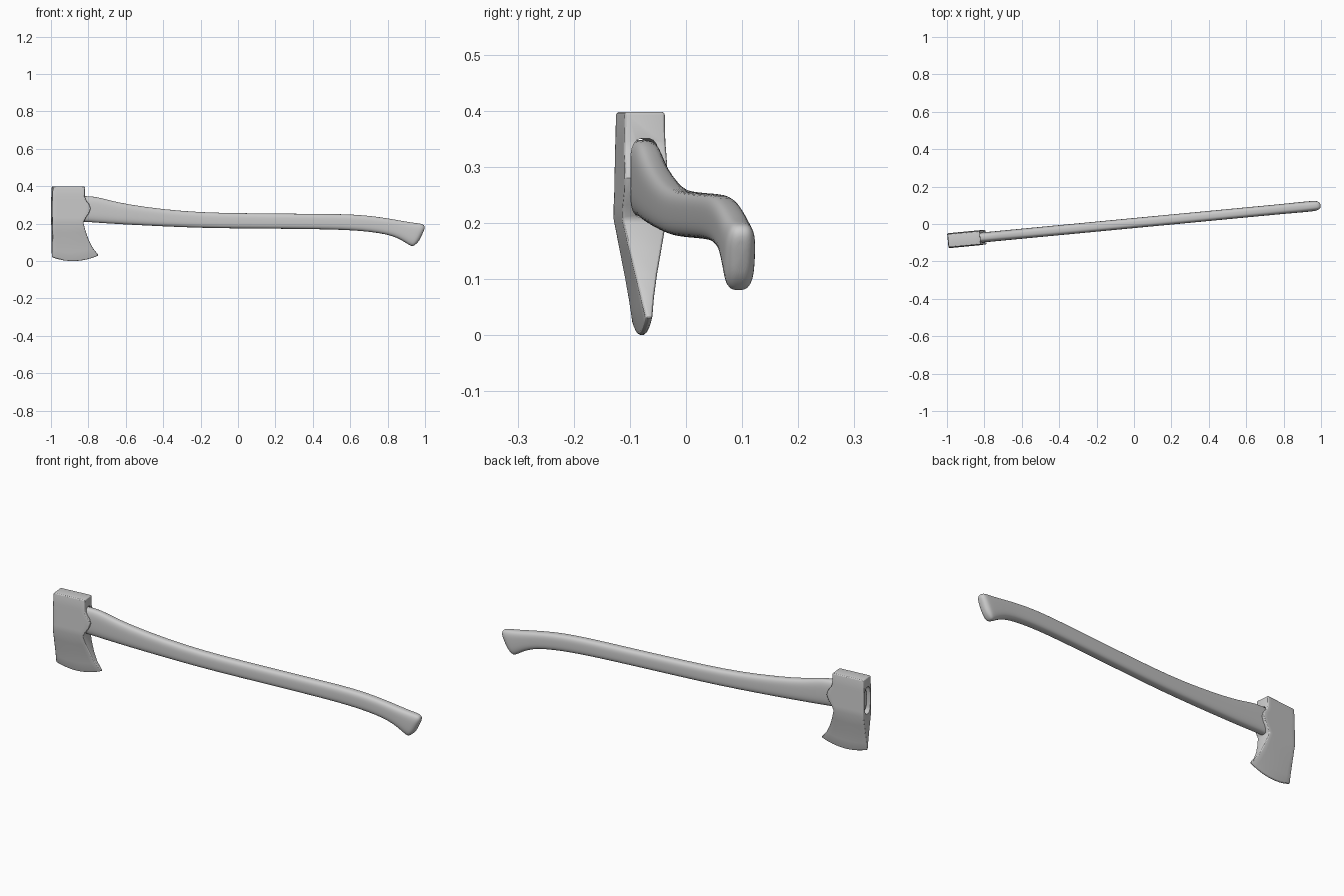
import bpy, bmesh, math

if "Cube" in bpy.data.objects:
    bpy.data.objects.remove(bpy.data.objects["Cube"])

ANGLE = math.atan2(0.19, 2.0)   # whole axe lies slightly turned about z


def make_object(name, rings):
    """Skin closed rings of points into a capped solid."""
    bm = bmesh.new()
    loops = [[bm.verts.new(p) for p in ring] for ring in rings]
    n = len(loops[0])
    for a, b in zip(loops, loops[1:]):
        for i in range(n):
            j = (i + 1) % n
            bm.faces.new((a[i], a[j], b[j], b[i]))
    bm.faces.new(loops[0][::-1])
    bm.faces.new(loops[-1])
    bmesh.ops.recalc_face_normals(bm, faces=bm.faces)
    mesh = bpy.data.meshes.new(name)
    bm.to_mesh(mesh)
    bm.free()
    obj = bpy.data.objects.new(name, mesh)
    bpy.context.collection.objects.link(obj)
    obj.rotation_euler.z = ANGLE
    obj.location.y = 0.005
    return obj


def oval(top, bottom, half, power=3.0, n=24):
    """Rounded-rectangle section between a top and a bottom point (x, z)."""
    ring = []
    for i in range(n):
        a = 2 * math.pi * (i + 0.5) / n
        c, s = math.cos(a), math.sin(a)
        y = half * math.copysign(abs(c) ** (2 / power), c)
        t = 0.5 + 0.5 * math.copysign(abs(s) ** (2 / power), s)
        ring.append((bottom[0] + (top[0] - bottom[0]) * t, y,
                     bottom[1] + (top[1] - bottom[1]) * t))
    return ring


def finish(obj, angle):
    bpy.ops.object.select_all(action='DESELECT')
    obj.select_set(True)
    bpy.context.view_layer.objects.active = obj
    bpy.ops.object.convert(target='MESH')
    bpy.ops.object.shade_smooth_by_angle(angle=math.radians(angle))


# Handle: sections as top x, top z, bottom x, bottom z, half width
sections = [
    (-0.985, 0.345, -0.985, 0.217, 0.025), (-0.978, 0.348, -0.978, 0.214, 0.027),
    (-0.82, 0.349, -0.82, 0.210, 0.027), (-0.76, 0.344, -0.76, 0.205, 0.027),
    (-0.70, 0.327, -0.70, 0.201, 0.027), (-0.60, 0.304, -0.60, 0.195, 0.027),
    (-0.40, 0.276, -0.40, 0.185, 0.027), (-0.20, 0.260, -0.20, 0.177, 0.027),
    (0.0, 0.256, 0.0, 0.174, 0.027), (0.30, 0.253, 0.30, 0.172, 0.027),
    (0.50, 0.252, 0.50, 0.169, 0.027), (0.62, 0.249, 0.62, 0.164, 0.027),
    (0.72, 0.241, 0.71, 0.156, 0.027), (0.82, 0.226, 0.80, 0.143, 0.027),
    (0.90, 0.211, 0.86, 0.122, 0.028), (0.95, 0.204, 0.90, 0.098, 0.028),
    (0.985, 0.200, 0.930, 0.078, 0.028), (0.998, 0.194, 0.942, 0.080, 0.026),
    (1.003, 0.183, 0.958, 0.092, 0.020), (1.002, 0.170, 0.975, 0.110, 0.011),
]
handle = make_object("handle", [oval(s[0:2], s[2:4], s[4]) for s in sections])
sub = handle.modifiers.new("smooth", 'SUBSURF')
sub.levels = sub.render_levels = 1
finish(handle, 50)

# Axe head: rows as left z, right z, sag, left x, right x, half thickness
rows = [
    (0.398, 0.398, 0.0, -0.998, -0.825, 0.036), (0.345, 0.345, 0.0, -1.0, -0.826, 0.037),
    (0.325, 0.325, 0.0, -1.0, -0.819, 0.038), (0.303, 0.303, 0.0, -1.0, -0.802, 0.038),
    (0.280, 0.280, 0.0, -1.0, -0.795, 0.039), (0.255, 0.255, 0.0, -1.0, -0.804, 0.039),
    (0.232, 0.232, 0.0, -1.0, -0.820, 0.040), (0.206, 0.206, 0.0, -1.0, -0.834, 0.040),
    (0.155, 0.157, 0.004, -1.0, -0.820, 0.030), (0.105, 0.110, 0.009, -1.0, -0.802, 0.020),
    (0.060, 0.068, 0.016, -1.0, -0.779, 0.012), (0.020, 0.030, 0.025, -1.0, -0.748, 0.006),
]
COLS = 8
rings = []
for zl, zr, sag, xl, xr, half in rows:
    edge = []
    for k in range(COLS + 1):
        t = k / COLS
        edge.append((xl + (xr - xl) * t, zl + (zr - zl) * t - sag * 4 * t * (1 - t)))
    rings.append([(x, -half, z) for x, z in edge] + [(x, half, z) for x, z in edge[::-1]])
head = make_object("axe_head", rings)
bevel = head.modifiers.new("rounded_edges", 'BEVEL')
bevel.width = 0.007
bevel.segments = 3
bevel.limit_method = 'ANGLE'
bevel.angle_limit = math.radians(40)

# Eye through the head that holds the handle
eye = make_object("eye_cutter", [oval((x, 0.351), (x, 0.209), 0.028) for x in (-1.1, -0.7)])
eye.hide_render = True
cut = head.modifiers.new("eye", 'BOOLEAN')
cut.operation = 'DIFFERENCE'
cut.solver = 'EXACT'
cut.object = eye
finish(head, 25)
bpy.data.objects.remove(eye)
